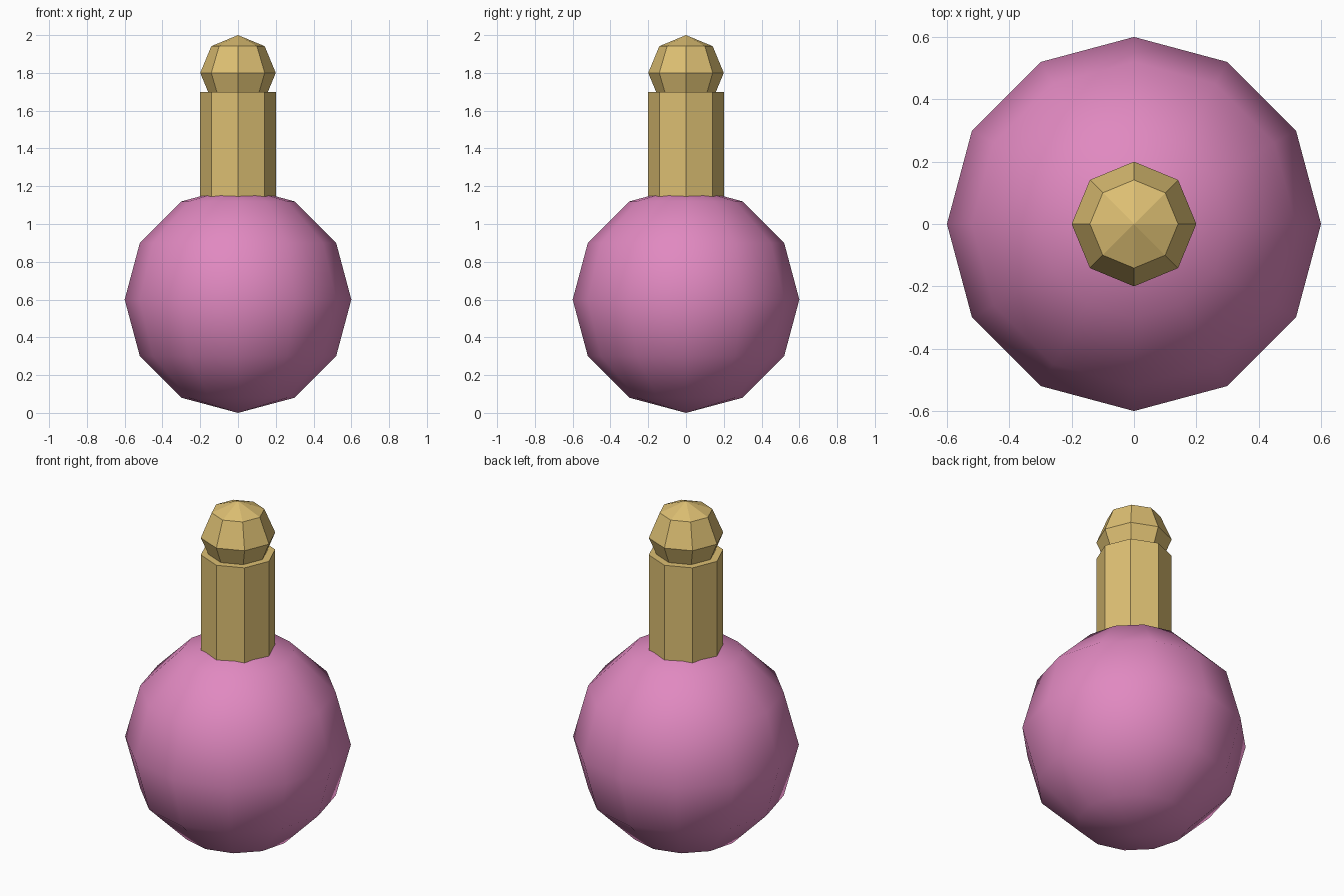
import bpy

cube = bpy.data.objects.get("Cube")
if cube:
    bpy.data.objects.remove(cube, do_unlink=True)


def make_material(name, rgb):
    mat = bpy.data.materials.new(name)
    mat.use_nodes = True
    color = (*rgb, 1.0)
    mat.diffuse_color = color
    mat.node_tree.nodes["Principled BSDF"].inputs["Base Color"].default_value = color
    return mat


def finish(name, mat, smooth=False):
    obj = bpy.context.object
    obj.name = name
    obj.data.materials.append(mat)
    if smooth:
        bpy.ops.object.shade_smooth()
    else:
        bpy.ops.object.shade_flat()
    return obj


pink = make_material("pink_glass", (0.75, 0.25, 0.53))
gold = make_material("pale_gold", (0.72, 0.52, 0.17))

# Round smooth-shaded body
bpy.ops.mesh.primitive_uv_sphere_add(segments=12, ring_count=6, radius=0.6,
                                     location=(0, 0, 0.6))
finish("flask_body", pink, smooth=True)

# Eight-sided neck, sunk slightly into the body
bpy.ops.mesh.primitive_cylinder_add(vertices=8, radius=0.2, depth=0.6,
                                    location=(0, 0, 1.4))
finish("flask_neck", gold)

# Faceted stopper, half sunk into the neck
bpy.ops.mesh.primitive_uv_sphere_add(segments=8, ring_count=4, radius=0.2,
                                     location=(0, 0, 1.8))
finish("flask_stopper", gold)
